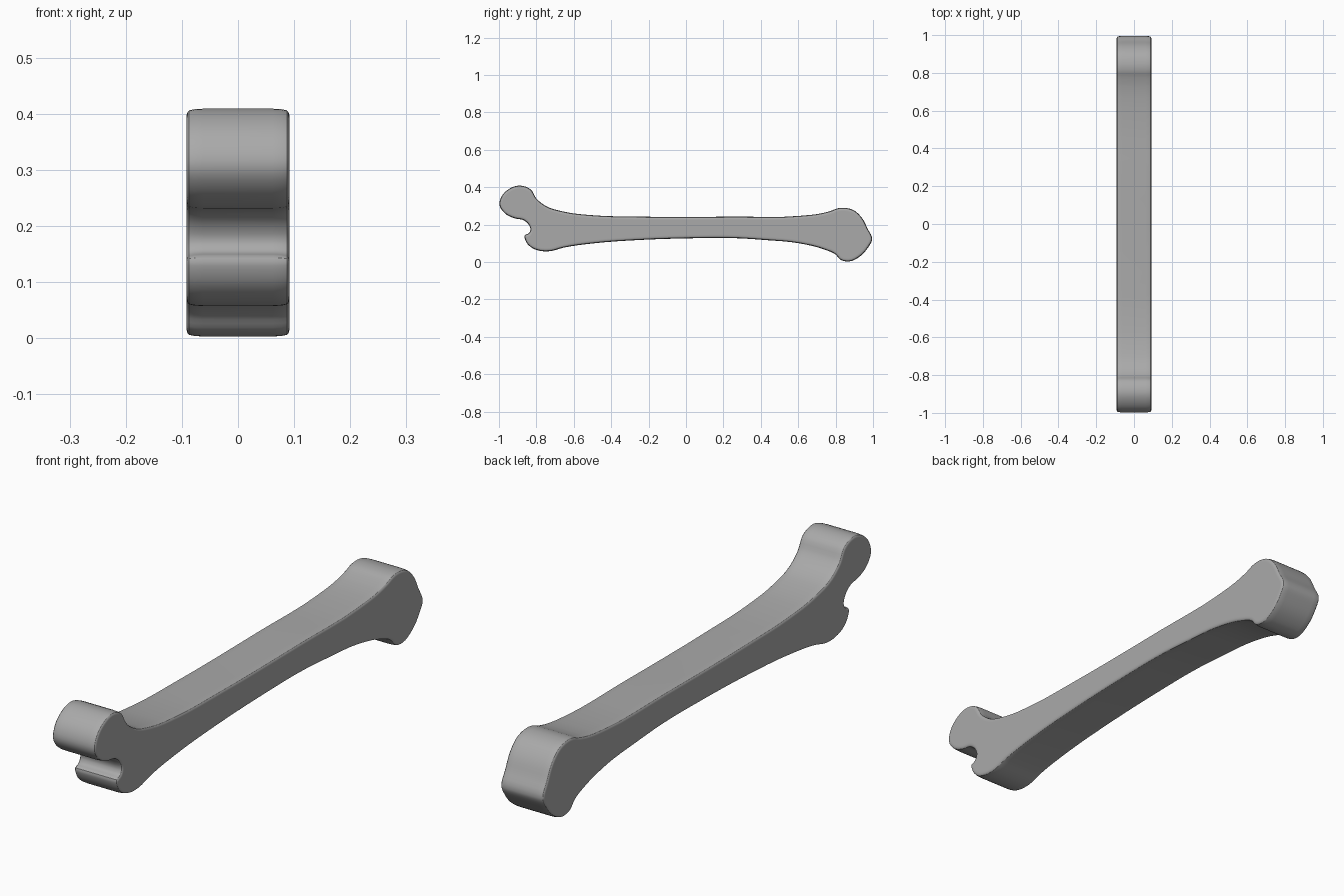
import bpy
import bmesh
from mathutils import Vector
from mathutils.geometry import interpolate_bezier

default_cube = bpy.data.objects.get("Cube")
if default_cube:
    bpy.data.objects.remove(default_cube, do_unlink=True)

# Side outline as (y, z), clockwise from the top of the ball joint
upper_edge = [(-.89, .409), (-.83, .388), (-.80, .34), (-.75, .30), (-.655, .27),
              (-.495, .25), (-.25, .243), (.26, .243), (.607, .247), (.73, .262)]
rear_knob = [(.778, .275), (.81, .287), (.848, .29), (.90, .275), (.94, .237),
             (.97, .18), (.995, .12), (.975, .08), (.93, .03), (.87, .003),
             (.825, .013), (.80, .04)]
lower_edge = [(.74, .067), (.607, .10), (.42, .118), (.285, .127), (.02, .127),
              (-.25, .118), (-.495, .10), (-.655, .077)]
front_nub = [(-.73, .058), (-.78, .06), (-.83, .08), (-.858, .115),
             (-.862, .143), (-.84, .155)]
ball_joint = [(-.832, .172), (-.84, .198), (-.865, .222), (-.92, .235),
              (-.97, .262), (-.997, .305), (-.985, .353), (-.943, .393)]


def smooth_outline(points, steps):
    """Closed smooth curve through the points, with handles scaled to each span."""
    pts = [Vector(p) for p in points]
    count = len(pts)
    tangents = []
    for i in range(count):
        before = pts[i] - pts[i - 1]
        after = pts[(i + 1) % count] - pts[i]
        # Weight by the opposite span so uneven spacing does not overshoot
        blend = before.normalized() * after.length + after.normalized() * before.length
        tangents.append(blend.normalized())
    outline = []
    for i in range(count):
        j = (i + 1) % count
        reach = (pts[j] - pts[i]).length / 3
        span = interpolate_bezier(pts[i], pts[i] + tangents[i] * reach,
                                  pts[j] - tangents[j] * reach, pts[j], steps + 1)
        outline.extend(p.to_2d() for p in span[:-1])
    return outline


def inset_outline(outline, amount):
    """Move every outline point into the body."""
    moved = []
    for i, point in enumerate(outline):
        along = (outline[(i + 1) % len(outline)] - outline[i - 1]).normalized()
        moved.append(point + Vector((along.y, -along.x)) * amount)
    return moved


def make_material(name, color):
    material = bpy.data.materials.new(name)
    material.use_nodes = True
    material.diffuse_color = color
    material.node_tree.nodes["Principled BSDF"].inputs["Base Color"].default_value = color
    return material


# Rounded rim from the flat side to the straight middle: (half width, inset)
rim = [(.092, .018), (.0915, .011), (.090, .006), (.087, .003), (.078, .001), (.062, 0)]
stations = [(-x, inset) for x, inset in rim] + list(reversed(rim))

outline = smooth_outline(upper_edge + rear_knob + lower_edge + front_nub + ball_joint, 4)
bm = bmesh.new()
rings = []
for x, inset in stations:
    rings.append([bm.verts.new((x, p.x, p.y)) for p in inset_outline(outline, inset)])

# Skin the rings and close both flat sides
for ring, following in zip(rings, rings[1:]):
    for i in range(len(ring)):
        j = (i + 1) % len(ring)
        bm.faces.new((ring[i], ring[j], following[j], following[i]))
bm.faces.new(rings[0])
bm.faces.new(rings[-1])
bmesh.ops.recalc_face_normals(bm, faces=bm.faces)

mesh = bpy.data.meshes.new("bone")
bm.to_mesh(mesh)
bm.free()
bone = bpy.data.objects.new("bone", mesh)
bpy.context.collection.objects.link(bone)
mesh.materials.append(make_material("bone grey", (.4, .4, .4, 1)))

# Smooth shading that keeps the broad sides flat
bpy.ops.object.select_all(action="DESELECT")
bone.select_set(True)
bpy.context.view_layer.objects.active = bone
bpy.ops.object.shade_smooth_by_angle()
weighted = bone.modifiers.new("flat side normals", "WEIGHTED_NORMAL")
weighted.keep_sharp = True
